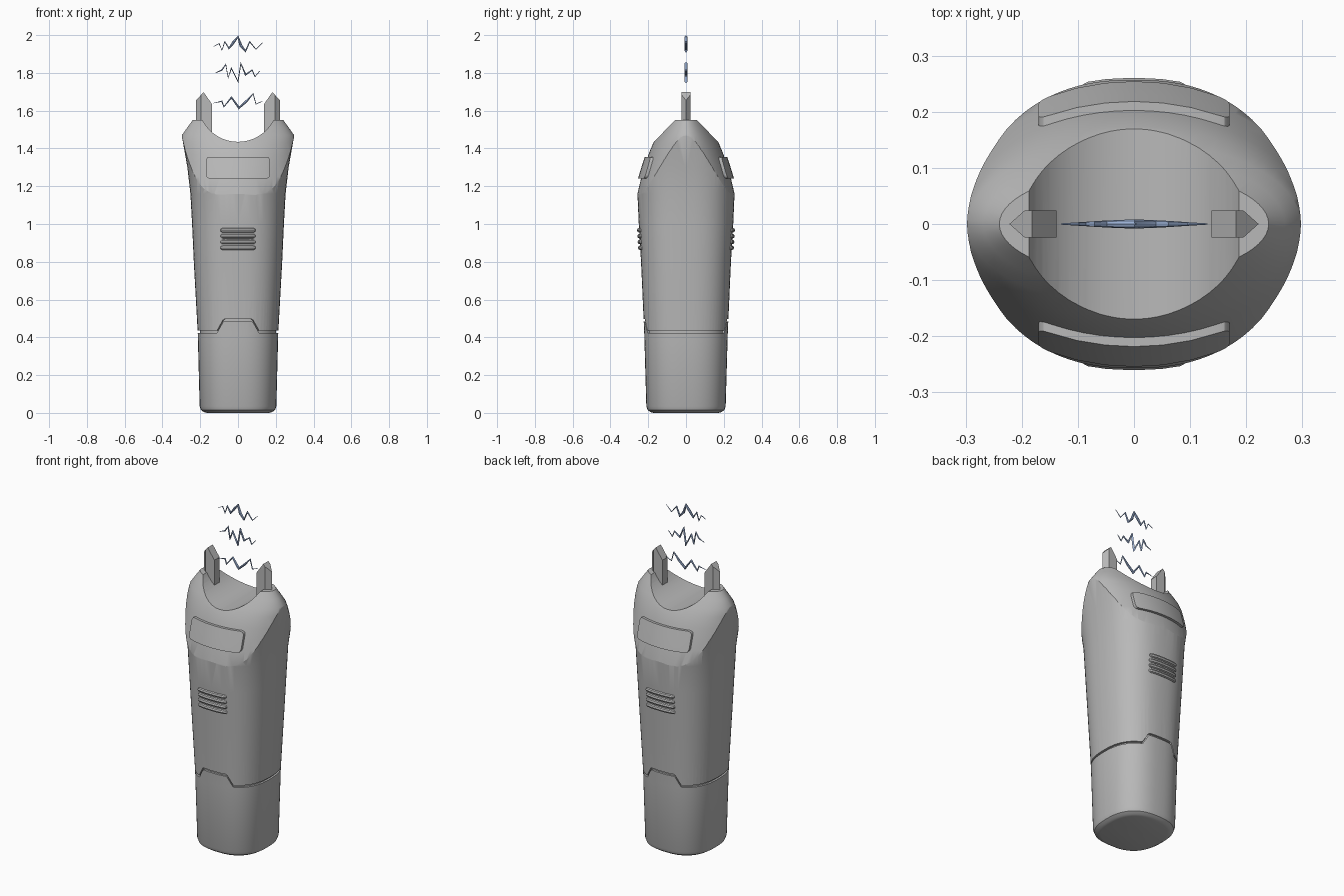
import bpy, bmesh, math
from mathutils import Vector

if "Cube" in bpy.data.objects:
    bpy.data.objects.remove(bpy.data.objects["Cube"], do_unlink=True)


def material(name, rgb):
    m = bpy.data.materials.new(name)
    m.use_nodes = True
    m.diffuse_color = (*rgb, 1)
    m.node_tree.nodes["Principled BSDF"].inputs["Base Color"].default_value = (*rgb, 1)
    return m


GREY = material("casing grey", (0.48, 0.48, 0.48))
BLUE = material("spark blue", (0.42, 0.56, 0.85))


def add(name, mesh, mat, smooth=True):
    ob = bpy.data.objects.new(name, mesh)
    bpy.context.collection.objects.link(ob)
    mesh.materials.clear()
    mesh.materials.append(mat)
    if smooth:
        shade(ob)
    return ob


def shade(ob):
    bpy.ops.object.select_all(action='DESELECT')
    bpy.context.view_layer.objects.active = ob
    ob.select_set(True)
    bpy.ops.object.shade_smooth_by_angle(angle=math.radians(30))


def loft(name, rings, closed=False, mat=GREY, smooth=True, cuts=()):
    """Skin a list of equal rings, then trim with planes given as (point, normal)."""
    bm = bmesh.new()
    vs = [[bm.verts.new(p) for p in r] for r in rings]
    n = len(rings[0])
    pairs = list(zip(vs, vs[1:])) + ([(vs[-1], vs[0])] if closed else [])
    for a, b in pairs:
        for i in range(n):
            j = (i + 1) % n
            bm.faces.new((a[i], a[j], b[j], b[i]))
    if not closed:
        bm.faces.new(vs[0])
        bm.faces.new(vs[-1])
    for co, no in cuts:
        r = bmesh.ops.bisect_plane(bm, geom=bm.verts[:] + bm.edges[:] + bm.faces[:],
                                   plane_co=co, plane_no=no, clear_outer=True)
        edges = [e for e in r["geom_cut"] if isinstance(e, bmesh.types.BMEdge)]
        bmesh.ops.contextual_create(bm, geom=edges)
    bmesh.ops.recalc_face_normals(bm, faces=bm.faces[:])
    me = bpy.data.meshes.new(name)
    bm.to_mesh(me)
    bm.free()
    return add(name, me, mat, smooth)


def tube(name, points, radii, depth, mat):
    cu = bpy.data.curves.new(name, 'CURVE')
    cu.dimensions = '3D'
    cu.bevel_depth = depth
    cu.bevel_resolution = 2
    cu.use_fill_caps = True
    sp = cu.splines.new('POLY')
    sp.points.add(len(points) - 1)
    for p, co, r in zip(sp.points, points, radii):
        p.co = (*co, 1)
        p.radius = r
    tmp = bpy.data.objects.new(name + " path", cu)
    bpy.context.collection.objects.link(tmp)
    dg = bpy.context.evaluated_depsgraph_get()
    me = bpy.data.meshes.new_from_object(tmp.evaluated_get(dg))
    bpy.data.objects.remove(tmp, do_unlink=True)
    return add(name, me, mat)


def interp(table, z):
    for a, b in zip(table, table[1:]):
        if z <= b[0]:
            t = (z - a[0]) / (b[0] - a[0])
            return [a[k] + t * (b[k] - a[k]) for k in (1, 2)]
    return table[-1][1:]


def section(w, d, z, n, count=64):
    ring = []
    for i in range(count):
        t = 2 * math.pi * i / count
        c, s = math.cos(t), math.sin(t)
        ring.append((math.copysign(abs(c) ** (2 / n), c) * w,
                     math.copysign(abs(s) ** (2 / n), s) * d, z))
    return ring


# Height, half width, half depth of the casing and of the sloping head
BODY = [(0, .165, .172), (.004, .18, .188), (.015, .196, .203), (.035, .203, .21),
        (.42, .213, .221), (.8, .234, .238), (1, .243, .25), (1.16, .252, .257),
        (1.3, .268, .28), (1.47, .298, .31), (1.6, .32, .33)]
HEAD = [(-.1, .5, .4), (1, .5, .4), (1.08, .36, .275), (1.12, .34, .264), (1.16, .334, .257),
        (1.25, .326, .236), (1.31, .32, .217), (1.37, .313, .198), (1.43, .305, .173),
        (1.47, .297, .147), (1.51, .269, .122), (1.55, .24, .094)]

body = loft("casing", [section(w, d, z, 2.5) for z, w, d in BODY])
head = loft("head cutter", [section(w, d, z, 2) for z, w, d in HEAD])

# Round scoop between the prongs
scoop = loft("scoop cutter", [[(.21 * math.cos(a * math.pi / 32), y,
                               1.645 + .21 * math.sin(a * math.pi / 32)) for a in range(64)]
                              for y in (-.5, .5)])

# Stepped groove around the grip: raised in the middle of front and back
lower = []
for x, y, _ in section(1, 1, 0, 2.5, 192):
    px = abs(x) * .215
    z = .43 + .06 * min(1, max(0, (.112 - px) / .035))
    w, d = interp(BODY, z)
    lower.append([(x * (w + o), y * (d + o), z + h)
                  for o, h in ((-.012, -.006), (-.012, .006), (.05, .006), (.05, -.006))])
ring_groove = loft("ring groove cutter", lower, closed=True)

# Seam running down both sides and under the base
inner = [(.236, 1.54), (.284, 1.46)] + [(interp(BODY, z)[0] - .013, z)
                                       for z in (1.3, 1.16, .8, .42, .035)] + [(.165, .014)]
outer = [(.29, 1.62), (.36, 1.5), (.33, 1.3), (.32, 1.16), (.3, .8),
         (.28, .42), (.27, -.02), (.2, -.06)]
pairs = list(zip(inner, outer))
pairs += [((-a, b), (-c, d)) for (a, b), (c, d) in reversed(pairs)]
seam = loft("seam cutter", [[(i[0], -.005, i[1]), (i[0], .005, i[1]),
                             (o[0], .005, o[1]), (o[0], -.005, o[1])] for i, o in pairs])

cutters = [(head, 'INTERSECT'), (scoop, 'DIFFERENCE'),
           (ring_groove, 'DIFFERENCE'), (seam, 'DIFFERENCE')]
for cutter, op in cutters:
    m = body.modifiers.new(cutter.name, 'BOOLEAN')
    m.object, m.operation, m.solver = cutter, op, 'EXACT'
bpy.context.view_layer.update()
dg = bpy.context.evaluated_depsgraph_get()
result = bpy.data.meshes.new_from_object(body.evaluated_get(dg))
body.modifiers.clear()
body.data = result
result.materials.clear()
result.materials.append(GREY)
for cutter, _ in cutters:
    bpy.data.objects.remove(cutter, do_unlink=True)
shade(body)

for side, s in (("front", -1), ("back", 1)):
    # Raised rounded panel on the slope
    rings = []
    for k in (-1, -.985, -.95, -.88, -.6, -.3, 0, .3, .6, .88, .95, .985, 1):
        x = .17 * k
        into = max(0, abs(x) - .15)
        h = .038 + math.sqrt(max(0, .02 ** 2 - into ** 2))
        ring = []
        for off, order in ((.016, (-1, -.3, .3, 1)), (-.02, (1, .3, -.3, -1))):
            for v in order:
                z = 1.298 + h * v
                w, d = interp(HEAD, z)
                ring.append((x, s * (d * math.sqrt(1 - (x / w) ** 2) + off), z))
        rings.append(ring)
    loft(side + " panel", rings)

    # Grip ridges
    for r in range(4):
        z = .874 + .031 * r
        w, d = interp(BODY, z)
        xs = [-.092, -.088, -.08, -.05, -.025, 0, .025, .05, .08, .088, .092]
        pts = [(x, s * d * (1 - (abs(x) / w) ** 2.5) ** .4, z) for x in xs]
        tube(f"{side} ridge {r + 1}", pts, [.4, .8] + [1] * 7 + [.8, .4], .012, GREY)

# Contact prongs with chamfered tips and a pointed outer edge
for side, s in (("left", 1), ("right", -1)):
    plan = [(.138, -.024), (.195, -.024), (.222, 0), (.195, .024), (.138, .024)]
    loft(side + " prong", [[(s * x, y, z) for x, y in plan] for z in (1.44, 1.72)],
         smooth=False,
         cuts=[(Vector((s * .138, 0, 1.635)), Vector((-s * .06, 0, .042))),
               (Vector((s * .222, 0, 1.655)), Vector((s * .04, 0, .037)))])

# Jagged sparks above the prongs
SPARKS = {
    "lower": [(-.13, 1.64), (-.085, 1.65), (-.075, 1.62), (-.035, 1.67), (.005, 1.615),
              (.045, 1.65), (.08, 1.69), (.095, 1.635), (.13, 1.65)],
    "middle": [(-.12, 1.8), (-.085, 1.815), (-.065, 1.845), (-.052, 1.775), (-.035, 1.825),
               (0, 1.755), (.015, 1.85), (.04, 1.79), (.075, 1.815), (.09, 1.78), (.115, 1.81)],
    "upper": [(-.13, 1.94), (-.1, 1.955), (-.085, 1.92), (-.07, 1.965), (-.048, 1.93),
              (-.025, 1.96), (0, 1.99), (.015, 1.945), (.04, 1.915), (.062, 1.965),
              (.095, 1.925), (.13, 1.96)],
}
for name, path in SPARKS.items():
    tube(name + " spark", [(x, 0, z) for x, z in path],
         [max(.15, 1 - (abs(x) / .135) ** 1.5) for x, _ in path], .008, BLUE)
